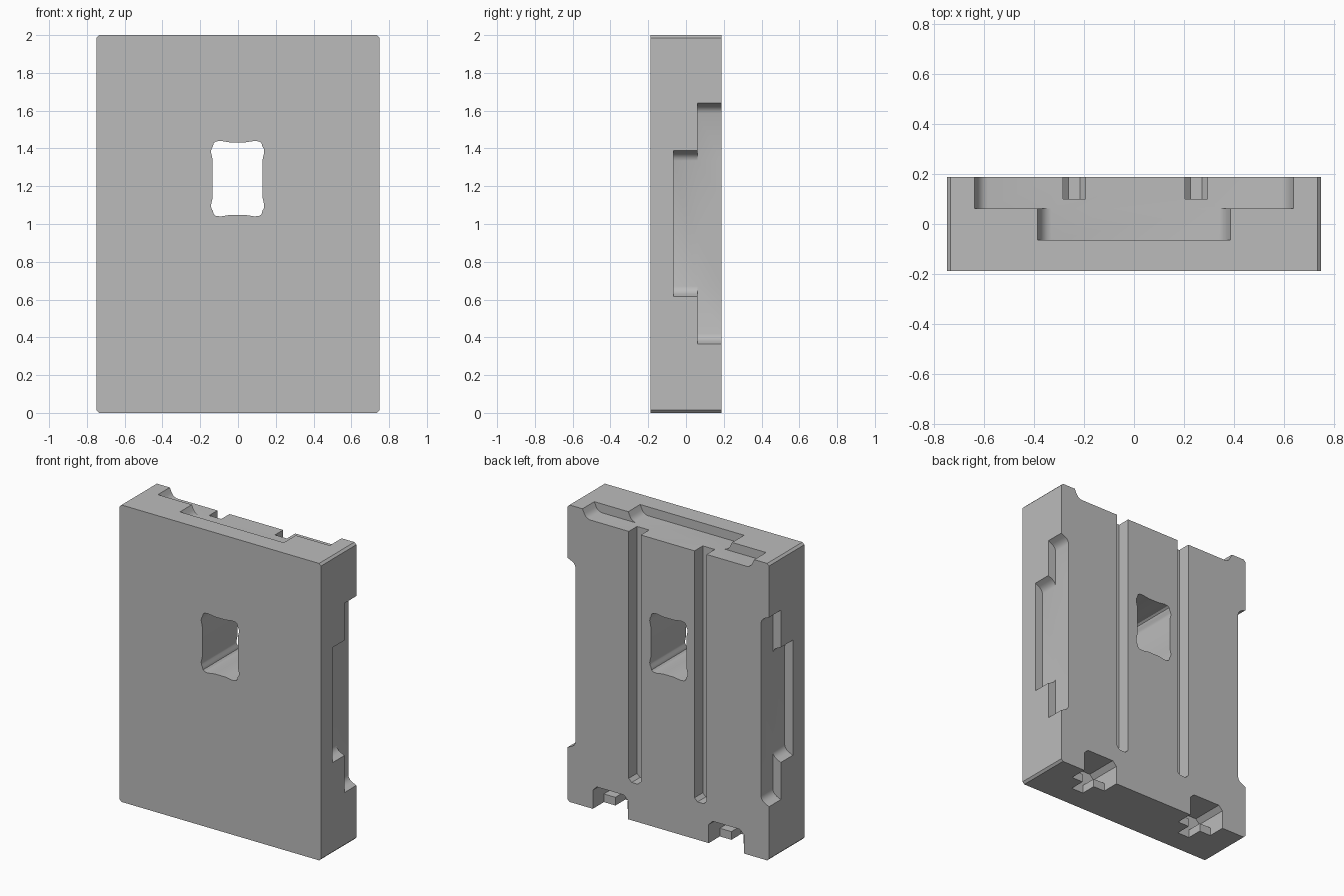
import bpy, bmesh

cube = bpy.data.objects.get("Cube")
if cube:
    bpy.data.objects.remove(cube, do_unlink=True)

grey = bpy.data.materials.new("plain grey")
grey.use_nodes = True
grey.diffuse_color = (0.5, 0.5, 0.5, 1)
grey.node_tree.nodes["Principled BSDF"].inputs["Base Color"].default_value = (0.5, 0.5, 0.5, 1)

HALF_W, HALF_D, TOP = 0.75, 0.188, 2.0
BACK = 0.3  # cutters overshoot the back face


def prism(name, outline, y0, y1):
    """Extrude an x-z outline along y."""
    bm = bmesh.new()
    face = bm.faces.new([bm.verts.new((x, y0, z)) for x, z in outline])
    new = bmesh.ops.extrude_face_region(bm, geom=[face])["geom"]
    verts = [v for v in new if isinstance(v, bmesh.types.BMVert)]
    bmesh.ops.translate(bm, verts=verts, vec=(0, y1 - y0, 0))
    bmesh.ops.recalc_face_normals(bm, faces=bm.faces)
    mesh = bpy.data.meshes.new(name)
    bm.to_mesh(mesh)
    bm.free()
    mesh.materials.append(grey)
    obj = bpy.data.objects.new(name, mesh)
    bpy.context.collection.objects.link(obj)
    return obj


def chamfered(x0, x1, z0, z1, c):
    return [(x0 + c, z0), (x1 - c, z0), (x1, z0 + c), (x1, z1 - c),
            (x1 - c, z1), (x0 + c, z1), (x0, z1 - c), (x0, z0 + c)]


def recess(a, b):
    """Shallow channel outline as (depth, position along the edge)."""
    end = [(-0.1, 0), (0, 0), (0.03, 0.014), (0.045, 0.024), (0.055, 0.038), (0.06, 0.055)]
    return [(d, a + t) for d, t in end] + [(d, b - t) for d, t in reversed(end)]


cutters = []


def cut(name, outline, y0, y1=BACK):
    obj = prism(name, outline, y0, y1)
    obj.hide_render = True
    cutters.append(obj)


# Slab with slightly clipped corners
slab = prism("wall_panel", chamfered(-HALF_W, HALF_W, 0, TOP, 0.014), -HALF_D, HALF_D)

# Stepped recesses along both sides and the top
for y0, side, top in ((0.062, (0.365, 1.64), 0.64), (-0.065, (0.615, 1.39), 0.387)):
    for s in (-1, 1):
        cut("side_recess", [(s * (HALF_W - d), t) for d, t in recess(*side)], y0)
    cut("top_recess", [(t, TOP - d) for d, t in recess(-top, top)], y0)

# Vertical grooves in the back
for x in (-0.24, 0.25):
    cut("back_groove", chamfered(x - 0.045, x + 0.045, 0.255, 2.2, 0.022), 0.1)

# Window with wavy edges, built from one quarter
quarter = [(0.132, 0.1), (0.141, 0.14), (0.139, 0.158), (0.131, 0.17), (0.127, 0.188),
           (0.115, 0.197), (0.09, 0.2), (0.04, 0.192)]
window = []
for sx, sz, step in ((1, 1, 1), (-1, 1, -1), (-1, -1, 1), (1, -1, -1)):
    window += [(sx * x - 0.002, 1.24 + sz * z) for x, z in quarter[::step]]
cut("window", window, -BACK)

# Keyed sockets under the bottom: open notch, deeper upper pocket, narrow slot
for x in (-0.432, 0.432):
    w = 0.131
    cut("socket_notch", chamfered(x - w, x + w, -0.1, 0.155, 0.03), 0.07)
    upper = [(x - w, 0.055), (x + w, 0.055), (x + w, 0.125), (x + w - 0.03, 0.155),
             (x - w + 0.03, 0.155), (x - w, 0.125)]
    cut("socket_pocket", upper, -0.035)
    cut("socket_slot", [(x - 0.045, -0.1), (x + 0.045, -0.1),
                        (x + 0.045, 0.1), (x - 0.045, 0.1)], -0.035)

# Carve the slab and drop the cutters
for c in cutters:
    mod = slab.modifiers.new(c.name, "BOOLEAN")
    mod.operation = "DIFFERENCE"
    mod.solver = "EXACT"
    mod.object = c
bpy.context.view_layer.update()
carved = bpy.data.meshes.new_from_object(slab.evaluated_get(bpy.context.evaluated_depsgraph_get()))
slab.modifiers.clear()
slab.data = carved
carved.materials.clear()
carved.materials.append(grey)
for p in carved.polygons:
    p.material_index = 0
for c in cutters:
    bpy.data.objects.remove(c, do_unlink=True)

bpy.ops.object.select_all(action="DESELECT")
slab.select_set(True)
bpy.context.view_layer.objects.active = slab
bpy.ops.object.shade_smooth_by_angle(angle=0.5)
